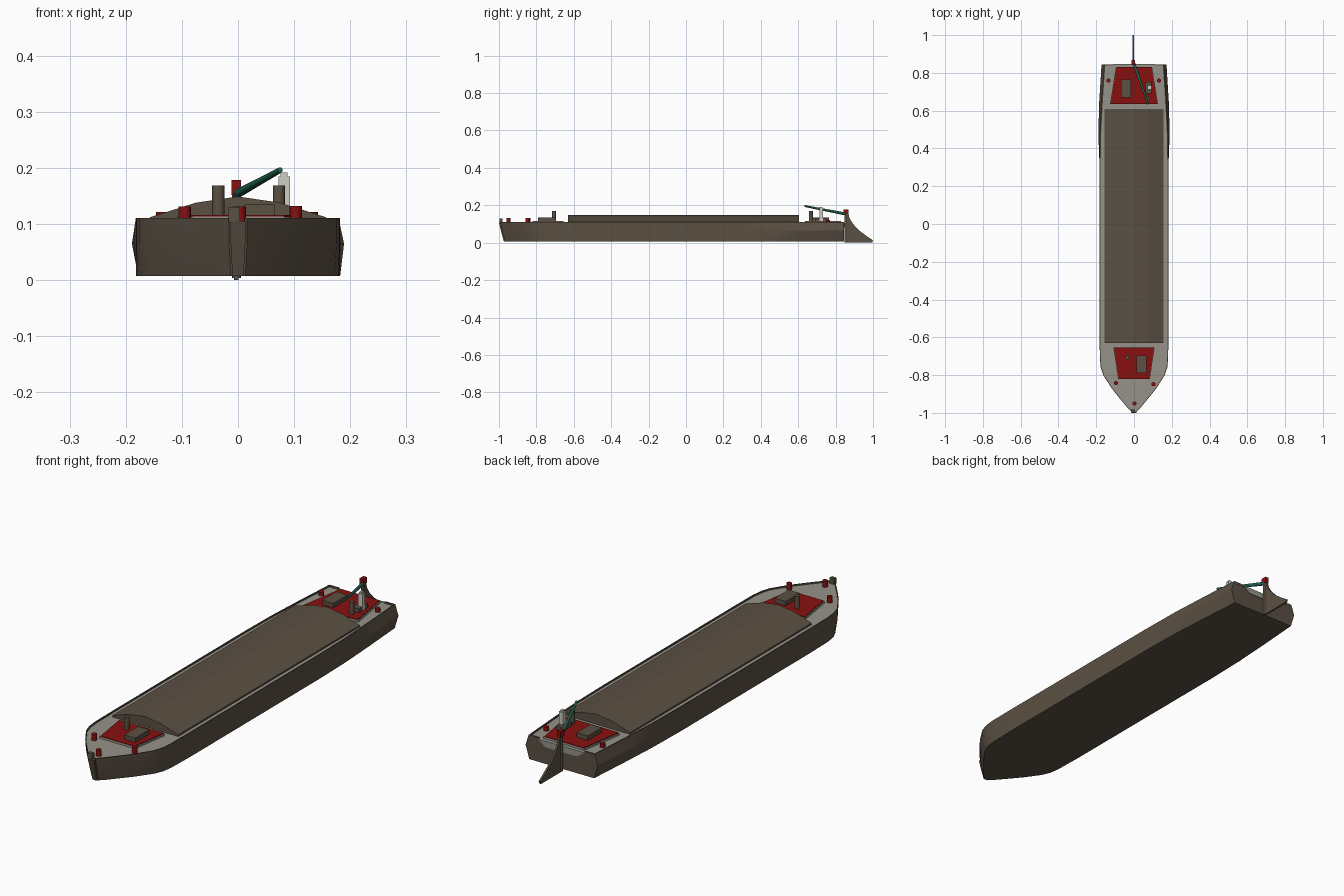
import bpy, bmesh, math
from mathutils import Vector

if "Cube" in bpy.data.objects:
    bpy.data.objects.remove(bpy.data.objects["Cube"])


def colour(name, r, g, b):
    m = bpy.data.materials.new(name)
    m.diffuse_color = (r, g, b, 1)
    m.use_nodes = True
    m.node_tree.nodes["Principled BSDF"].inputs["Base Color"].default_value = m.diffuse_color
    return m


BROWN = colour("weathered brown", 0.105, 0.08, 0.056)
GREY = colour("deck grey", 0.30, 0.29, 0.25)
RED = colour("dark red", 0.25, 0.005, 0.005)
GREEN = colour("tiller green", 0.015, 0.12, 0.075)
WHITE = colour("off white", 0.62, 0.62, 0.54)


def finish(name, bm, mats, smooth=None):
    bmesh.ops.recalc_face_normals(bm, faces=bm.faces[:])
    me = bpy.data.meshes.new(name)
    bm.to_mesh(me)
    bm.free()
    for m in mats:
        me.materials.append(m)
    ob = bpy.data.objects.new(name, me)
    bpy.context.collection.objects.link(ob)
    if smooth:
        bpy.ops.object.select_all(action='DESELECT')
        ob.select_set(True)
        bpy.context.view_layer.objects.active = ob
        bpy.ops.object.shade_smooth_by_angle(angle=math.radians(smooth))
    return ob


def loft(name, rings, mats, smooth=None, rule=None):
    """Skin closed rings of points, capped at both ends."""
    bm = bmesh.new()
    rows = [[bm.verts.new(p) for p in ring] for ring in rings]
    n = len(rows[0])
    for a, b in zip(rows, rows[1:]):
        for i in range(n):
            f = bm.faces.new((a[i], a[(i + 1) % n], b[(i + 1) % n], b[i]))
            if rule:
                f.material_index = rule(i)
    bm.faces.new(rows[0])
    bm.faces.new(rows[-1])
    return finish(name, bm, mats, smooth)


def box(name, x0, x1, y0, y1, z0, z1, mat):
    rings = [[(x0, y0, z), (x1, y0, z), (x1, y1, z), (x0, y1, z)] for z in (z0, z1)]
    return loft(name, rings, [mat])


def rod(name, p, q, r1, r2, mat, sides=14):
    p, q = Vector(p), Vector(q)
    rot = (q - p).to_track_quat('Z', 'Y')
    rings = []
    for c, r in ((p, r1), (q, r2)):
        rings.append([c + rot @ Vector((r * math.cos(2 * math.pi * k / sides),
                                        r * math.sin(2 * math.pi * k / sides), 0))
                      for k in range(sides)])
    return loft(name, rings, [mat], 40)


# Hull: each station is y, rake at keel, half widths at rim, middle and bottom
STATIONS = [(-0.992, 0.024, 0.016, 0.016, 0.013), (-0.968, 0.021, 0.038, 0.038, 0.034),
            (-0.93, 0.018, 0.070, 0.070, 0.064), (-0.87, 0.013, 0.118, 0.118, 0.110),
            (-0.80, 0.008, 0.163, 0.163, 0.156), (-0.76, 0.004, 0.176, 0.176, 0.172),
            (-0.71, 0, 0.181, 0.181, 0.179), (-0.58, 0, 0.182, 0.182, 0.182),
            (0.30, 0, 0.182, 0.182, 0.182), (0.48, 0, 0.179, 0.189, 0.178),
            (0.65, 0, 0.170, 0.184, 0.168), (0.845, 0, 0.157, 0.172, 0.154)]
Z_DECK, Z_RIM = 0.105, 0.111
rings = []
for y, rake, rim, mid, bot in STATIONS:
    half = [(bot, y + rake, 0.007), (mid, y + rake * 0.4, 0.065), (rim, y, Z_RIM),
            (rim - 0.005, y, Z_RIM), (rim - 0.005, y, Z_DECK)]
    rings.append(half + [(-x, v, z) for x, v, z in reversed(half)])
loft("hull", rings, [BROWN, GREY], 22, lambda i: 1 if i == 4 else 0)

# Stern bulwark ends and the grey opening in the transom
for s, side in ((1, "right"), (-1, "left")):
    box(side + "_stern_bulwark", min(s * 0.11, s * 0.153), max(s * 0.11, s * 0.153),
        0.838, 0.8455, 0.10, Z_RIM, BROWN)
loft("transom_opening", [[(-0.075, y, 0.08), (0.075, y, 0.08), (0.11, y, 0.106),
                          (-0.11, y, 0.106)] for y in (0.843, 0.848)], [GREY])

# Stem post at the bow
loft("stem_post", [[(-w, y0, z), (w, y0, z), (w, y1, z), (-w, y1, z)]
                   for w, y0, y1, z in ((0.010, -0.974, -0.955, 0.007),
                                        (0.013, -0.990, -0.975, 0.065),
                                        (0.014, -1.0, -0.980, 0.105))], [BROWN])
box("stem_head", -0.017, 0.004, -0.998, -0.982, 0.104, 0.13, BROWN)

# Cambered hold cover
COVER = [(0.157, 0.104), (0.157, 0.112), (0.075, 0.138), (0.0, 0.149)]
profile = COVER + [(-x, z) for x, z in reversed(COVER[:-1])]
loft("hold_cover", [[(x, y, z) for x, z in profile] for y in (-0.63, 0.605)], [BROWN])


# Raised cabin roofs: grey coaming with a red top
def cabin(name, y0, w0, y1, w1):
    for part, z0, z1, g, mat in (("_coaming", 0.104, 0.113, 0.003, GREY),
                                 ("_roof", 0.113, 0.116, 0, RED)):
        loft(name + part, [[(-w0 - g, y0, z), (w0 + g, y0, z), (w1 + g, y1, z),
                            (-w1 - g, y1, z)] for z in (z0, z1)], [mat])


cabin("fore_cabin", -0.655, 0.106, -0.82, 0.081)
cabin("aft_cabin", 0.635, 0.124, 0.83, 0.093)

# Hatches and stove pipes on the roofs
box("fore_hatch", 0.012, 0.065, -0.79, -0.695, 0.115, 0.135, BROWN)
box("aft_hatch", -0.068, -0.015, 0.67, 0.765, 0.115, 0.135, BROWN)
rod("fore_chimney", (-0.035, -0.706, 0.115), (-0.035, -0.706, 0.169), 0.011, 0.011, BROWN)
rod("aft_chimney", (0.073, 0.668, 0.115), (0.073, 0.668, 0.169), 0.011, 0.011, BROWN)

# Mooring bollards
for k, (x, y, top) in enumerate([(-0.095, -0.842, 0.131), (0.103, -0.848, 0.132),
                                 (0.003, -0.95, 0.131), (-0.135, 0.76, 0.121),
                                 (0.132, 0.76, 0.121)]):
    rod("bollard_%d" % (k + 1), (x, y, 0.104), (x, y, top), 0.011, 0.011, RED)

# Pale steering stand with a brown step beside it
box("steering_stand", 0.072, 0.093, 0.713, 0.732, 0.115, 0.185, WHITE)
box("steering_stand_top", 0.076, 0.088, 0.715, 0.729, 0.185, 0.192, WHITE)
box("stand_step", 0.060, 0.092, 0.69, 0.752, 0.115, 0.132, BROWN)

# Rudder blade with a swept trailing edge, post, cap and tiller
BLADE = [(0.847, 0.0), (0.995, 0.0), (1.0, 0.012), (0.965, 0.036), (0.925, 0.066),
         (0.895, 0.098), (0.876, 0.128), (0.868, 0.155), (0.847, 0.155)]
loft("rudder_blade", [[(x, y, z) for y, z in BLADE] for x in (-0.007, 0.001)], [BROWN])
rod("rudder_post", (-0.003, 0.855, 0.004), (-0.003, 0.855, 0.155), 0.008, 0.008, BROWN)
box("rudder_cap", -0.012, 0.005, 0.843, 0.869, 0.152, 0.178, RED)
rod("tiller", (-0.003, 0.856, 0.153), (0.075, 0.635, 0.196), 0.008, 0.005, GREEN, 12)
